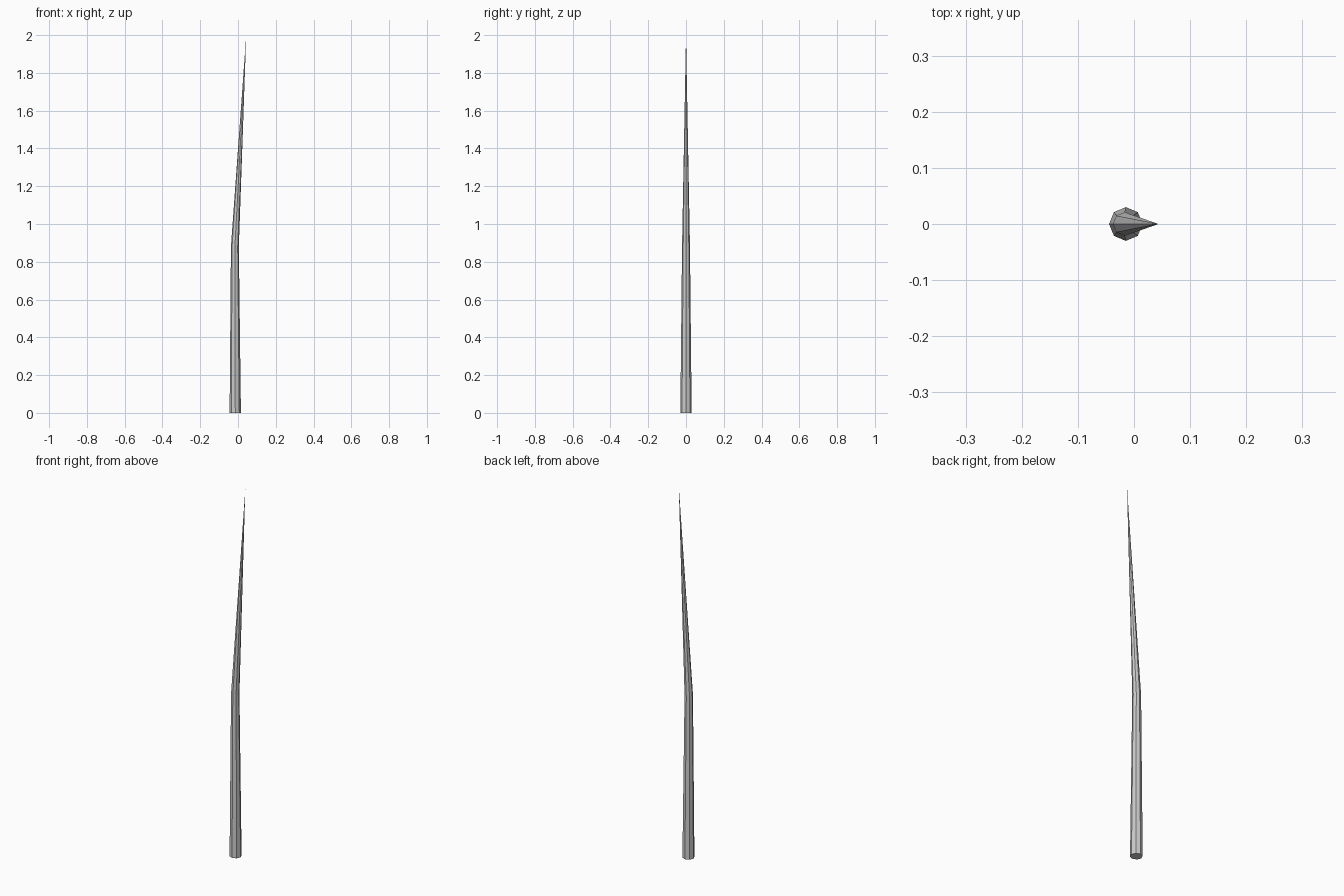
import bpy, bmesh
from math import cos, sin, pi

if "Cube" in bpy.data.objects:
    bpy.data.objects.remove(bpy.data.objects["Cube"])

SIDES = 8
bm = bmesh.new()

def ring(x, z, r):
    return [bm.verts.new((x + r * cos(2 * pi * i / SIDES), r * sin(2 * pi * i / SIDES), z))
            for i in range(SIDES)]

# Lower straight shaft: foot ring to bend ring
foot = ring(-0.0145, 0.0, 0.03)
bend = ring(-0.0165, 0.88, 0.021)
# Upper leaning spike ends in a point
tip = bm.verts.new((0.0435, 0.0, 2.0))

bm.faces.new(foot[::-1])
for i in range(SIDES):
    j = (i + 1) % SIDES
    bm.faces.new((foot[i], foot[j], bend[j], bend[i]))
    bm.faces.new((bend[i], bend[j], tip))

mesh = bpy.data.meshes.new("bent_spike")
bm.to_mesh(mesh)
bm.free()
bpy.context.collection.objects.link(bpy.data.objects.new("bent_spike", mesh))
